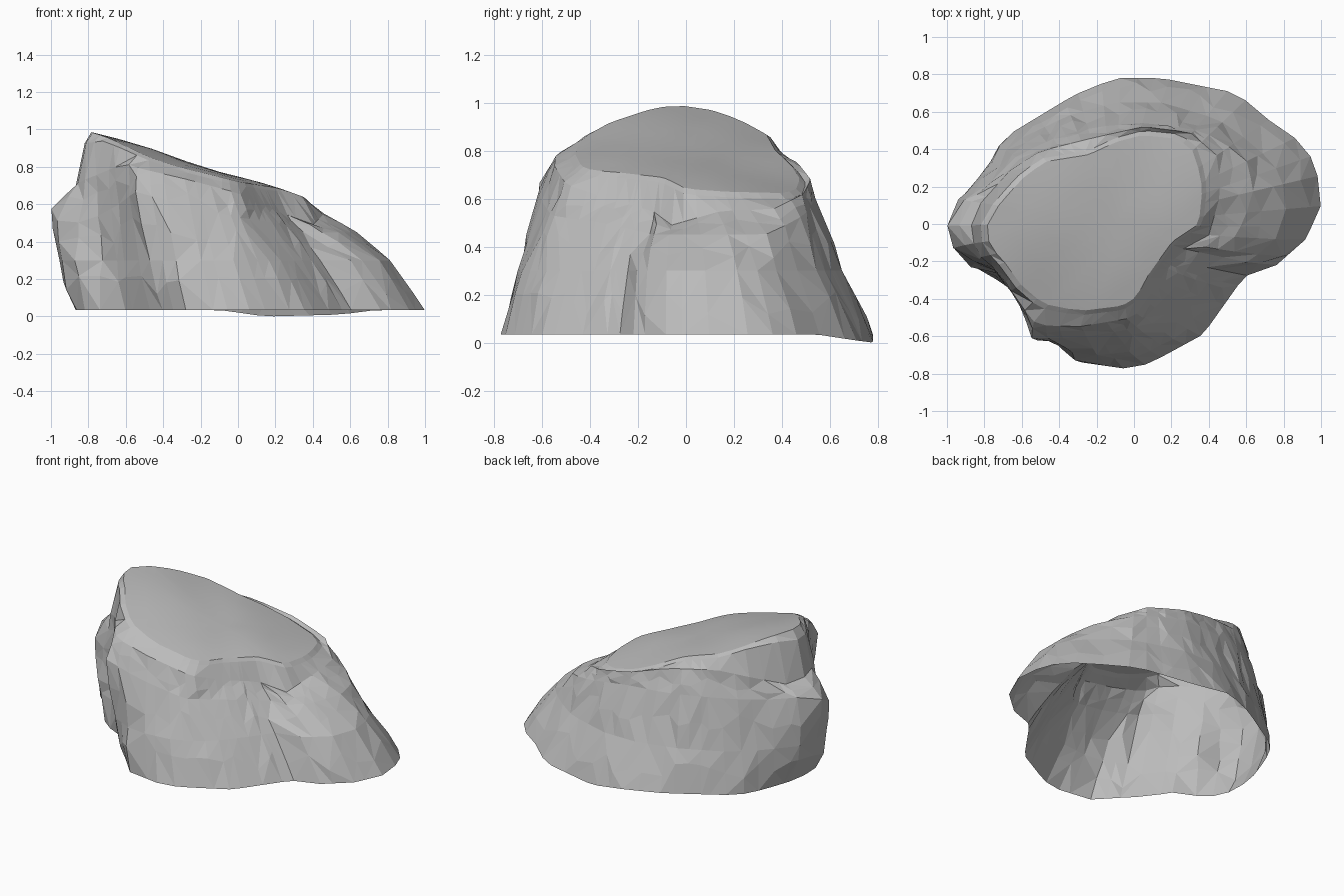
import bpy
import bmesh
import math
import random
from mathutils import Vector

random.seed(4)
COLUMNS = 52
CENTRE = Vector((-.1, 0, 0))

if "Cube" in bpy.data.objects:
    bpy.data.objects.remove(bpy.data.objects["Cube"], do_unlink=True)


def plateau_height(x, y):
    """Tilted, slightly domed and rolling top of the boulder."""
    roll = .007 * math.sin(9 * x + 2 * y) * math.cos(8 * y)
    return .748 - .31 * x - .2 * y * y + roll


def rim_height(x, y):
    """Rim just under the top, rounded off at the high end."""
    return plateau_height(x, y) - .015 - .45 * max(0, -x - .7)


def ground_height(x, y):
    """Flat underside that dips at the back."""
    return .035 - .035 * max(0, min(1, y * 5 - 2.8)) * (x > -.05)


# Outline on the ground
ground = [(1, .1), (.98, .27), (.92, .42), (.74, .54), (.55, .7), (.15, .78),
          (-.1, .78), (-.32, .69), (-.7, .46), (-.78, .31), (-.87, .05),
          (-.86, -.2), (-.75, -.29), (-.6, -.36), (-.52, -.49), (-.42, -.59),
          (-.28, -.74), (0, -.78), (.15, -.71), (.37, -.59), (.59, -.28),
          (.75, -.23), (.92, -.08)]

# Outline of the lower walls
lower = [(.83, .13), (.75, .32), (.62, .44), (.45, .56), (.15, .65),
         (-.1, .65), (-.35, .58), (-.62, .45), (-.77, .32), (-.94, .12),
         (-.96, -.06), (-.92, -.22), (-.7, -.27), (-.57, -.47), (-.49, -.61),
         (-.28, -.71), (0, -.68), (.2, -.56), (.37, -.35), (.48, -.18),
         (.58, -.22), (.75, -.1)]

# Outline of the upper walls, with the bulges of both side lobes
upper = [(.64, .15, .45), (.61, .33, .45), (.45, .46, .51), (.3, .51, .55),
         (.05, .54, .6), (-.2, .52, .61), (-.4, .47, .62), (-.62, .37, .62),
         (-.77, .22, .6), (-.95, .1, .62), (-1, 0, .58), (-.95, -.19, .48),
         (-.78, -.21, .52), (-.6, -.42, .62), (-.56, -.61, .67),
         (-.3, -.61, .6), (0, -.56, .53), (.2, -.36, .5), (.36, -.13, .45),
         (.44, -.14, .45), (.55, -.06, .45)]

# Ledge where the lobes meet the main body
ledge = [(.46, .15, .55), (.45, .36, .555), (.3, .49, .62), (.05, .52, .68),
         (-.2, .465, .75), (-.5, .39, .79), (-.66, .29, .75), (-.83, .1, .67),
         (-.87, 0, .69), (-.85, -.15, .72), (-.72, -.26, .77),
         (-.61, -.43, .82), (-.52, -.54, .79), (-.3, -.55, .74),
         (0, -.5, .66), (.12, -.33, .6), (.25, -.14, .55), (.4, -.06, .49)]

# Rim of the flat top
rim = [(.39, .2), (.35, .4), (.25, .48), (.05, .5), (-.1, .46), (-.25, .39),
       (-.5, .35), (-.63, .25), (-.76, .1), (-.82, 0), (-.81, -.12),
       (-.72, -.22), (-.61, -.37), (-.5, -.45), (-.3, -.49), (-.06, -.46),
       (.02, -.41), (.09, -.28), (.22, -.1), (.37, 0)]


def with_height(points, height):
    """Give flat outline points a height from a rule."""
    return [Vector((x, y, height(x, y))) for x, y in points]


def crossing(points, angle):
    """Point where a ray from the centre crosses a closed outline."""
    ray = Vector((math.cos(angle), math.sin(angle), 0))
    best, reach = None, 0
    for a, b in zip(points, points[1:] + points[:1]):
        a, b = Vector(a) - CENTRE, Vector(b) - CENTRE
        side_a, side_b = ray.cross(a).z, ray.cross(b).z
        if side_a * side_b <= 0 and side_a != side_b:
            p = a.lerp(b, side_a / (side_a - side_b))
            if p.dot(ray) > reach:
                best, reach = p, p.dot(ray)
    return best + CENTRE


def ring(points, slant=0):
    """Sample an outline; the slant makes the front facets lean."""
    return [crossing(points, a + slant * max(0, -math.sin(a)))
            for a in angles]


def between(first, second, bulge, rough):
    """Intermediate ring with chipped, uneven facets."""
    result = []
    for a, b, ridge in zip(first, second, ridges):
        p = a.lerp(b, random.uniform(.3, .7))
        outward = Vector((p.x - CENTRE.x, p.y, 0)).normalized()
        push = bulge + ridge + random.uniform(-rough, rough)
        result.append(p + outward * push)
    return result


# Uneven column spacing makes broad and narrow facets
step = math.tau / COLUMNS
angles = [(k + random.uniform(-.35, .35)) * step for k in range(COLUMNS)]
ridges = [random.uniform(-.01, .01) for k in range(COLUMNS)]

base_ring = ring(with_height(ground, ground_height), .3)
lower_ring = ring(with_height(lower, lambda x, y: .3), .2)
upper_ring = ring(upper, .08)
ledge_ring = ring(ledge)
rim_ring = ring(with_height(rim, rim_height))
rings = [base_ring, between(base_ring, lower_ring, .01, .006), lower_ring,
         between(lower_ring, upper_ring, .003, .008), upper_ring,
         between(upper_ring, ledge_ring, 0, .004), ledge_ring, rim_ring]
wall_bands = len(rings) - 1

# Gently rolling rings across the top
for scale in (.95, .75, .5, .25):
    inner = [CENTRE.lerp(p, scale) for p in rim_ring]
    rings.append(with_height([p.xy for p in inner], plateau_height))

# Skin the rings into one open-bottomed shell: faceted walls, smooth top
bm = bmesh.new()
rows = [[bm.verts.new(p) for p in row] for row in rings]
for band, (low, high) in enumerate(zip(rows, rows[1:])):
    for k in range(COLUMNS):
        n = (k + 1) % COLUMNS
        quad = [low[k], low[n], high[n], high[k]]
        turn = random.choice((0, 1))
        quad = quad[turn:] + quad[:turn]
        for corners in (quad[:3], (quad[0], quad[2], quad[3])):
            bm.faces.new(corners).smooth = band > wall_bands
peak = bm.verts.new((CENTRE.x, 0, plateau_height(CENTRE.x, 0)))
for k in range(COLUMNS):
    face = bm.faces.new((rows[-1][k], rows[-1][(k + 1) % COLUMNS], peak))
    face.smooth = True
mesh = bpy.data.meshes.new("boulder")
bm.to_mesh(mesh)
bm.free()

boulder = bpy.data.objects.new("boulder", mesh)
bpy.context.collection.objects.link(boulder)

# Plain grey stone
stone = bpy.data.materials.new("grey stone")
stone.use_nodes = True
colour = (.5, .5, .5, 1)
stone.diffuse_color = colour
stone.node_tree.nodes["Principled BSDF"].inputs["Base Color"].default_value = colour
mesh.materials.append(stone)
